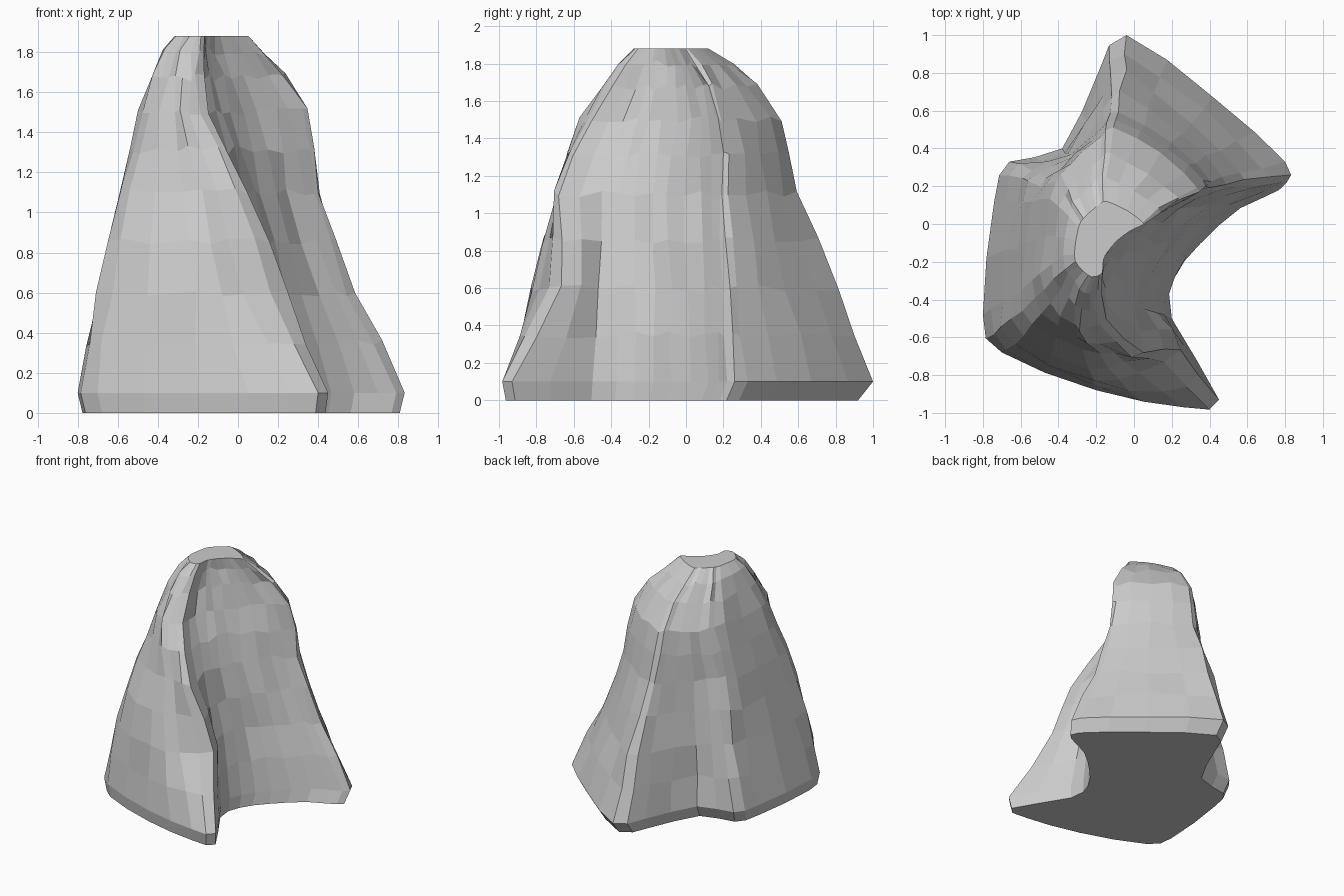
import bpy, bmesh, random
from mathutils import Vector

if "Cube" in bpy.data.objects:
    bpy.data.objects.remove(bpy.data.objects["Cube"])

random.seed(4)

# Horizontal cross-sections, each clockwise from the back fin:
# back fin, wing, alcove, front fin, front face, left side, back-left hollow
foot = [(-.04, 1.0), (.42, .67), (.80, .33), (.79, .22), (.58, .12), (.36, -.08),
        (.22, -.27), (.20, -.50), (.45, -.93), (.26, -.97), (-.20, -.88), (-.70, -.68),
        (-.80, -.48), (-.74, .12), (-.66, .33), (-.38, .40), (-.19, .80)]
low = [(-.05, .82), (.30, .54), (.57, .27), (.55, .20), (.40, .10), (.25, -.08),
       (.14, -.27), (.12, -.46), (.25, -.67), (.02, -.79), (-.22, -.84), (-.64, -.64),
       (-.70, -.42), (-.63, .12), (-.55, .29), (-.35, .37), (-.17, .68)]
waist = [(-.08, .59), (.20, .43), (.40, .23), (.38, .18), (.25, .07), (.12, -.10),
         (.04, -.27), (.00, -.45), (.06, -.67), (-.10, -.69), (-.28, -.67), (-.54, -.52),
         (-.60, -.34), (-.54, .12), (-.46, .25), (-.32, .35), (-.17, .53)]
shoulder = [(-.10, .50), (.15, .37), (.34, .20), (.32, .16), (.18, .08), (.03, -.05),
            (-.08, -.20), (-.14, -.33), (-.15, -.50), (-.24, -.56), (-.32, -.54), (-.44, -.41),
            (-.49, -.25), (-.44, .13), (-.38, .26), (-.29, .36), (-.17, .47)]


def shrink(ring, sx, sy, dx, dy, z):
    return [Vector((p[0] * sx + dx, p[1] * sy + dy, z)) for p in ring]


def mid(a, b, c, d):
    return (b + c) * .5625 - (a + d) * .0625


def around(ring):
    # add one curved midpoint between neighbouring profile points
    n, out = len(ring), []
    for i in range(n):
        out += [ring[i], mid(ring[i - 1], ring[i], ring[(i + 1) % n], ring[(i + 2) % n])]
    return out


crown = shrink(shoulder, .61, .57, -.085, -.035, 1.8)
keys = [shrink(foot, 1, 1, 0, 0, .1), shrink(low, 1, 1, 0, 0, .6),
        shrink(waist, 1, 1, 0, 0, 1.1), shrink(shoulder, 1, 1, 0, 0, 1.5), crown]
keys = [around(k) for k in keys]

# Stack of rings: undercut base, body with in-between levels, worn crown
rings = [shrink(keys[0], .97, .95, 0, -.03, 0)]
for i, k in enumerate(keys):
    rings.append(k)
    if i < len(keys) - 1:
        a, d = keys[max(i - 1, 0)], keys[min(i + 2, len(keys) - 1)]
        if i == 0:
            rings.append([(p + q) / 2 for p, q in zip(k, keys[1])])
        else:
            rings.append([mid(*q) for q in zip(a, k, keys[i + 1], d)])
rings.append(shrink(keys[-1], .72, .66, -.04, -.045, 1.88))

# Chipped surface
for r in rings[2:-1]:
    for p in r:
        p += Vector((random.uniform(-.012, .012), random.uniform(-.012, .012),
                     random.uniform(-.02, .02)))

bm = bmesh.new()
loops = [[bm.verts.new(p) for p in r] for r in rings]
n = len(loops[0])
for a, b in zip(loops, loops[1:]):
    for i in range(n):
        j = (i + 1) % n
        bm.faces.new((a[i], a[j], b[j], b[i]))
bm.faces.new(loops[0])
bm.faces.new(loops[-1])
bmesh.ops.triangulate(bm, faces=[f for f in bm.faces if len(f.verts) > 4])
bmesh.ops.recalc_face_normals(bm, faces=bm.faces)

mesh = bpy.data.meshes.new("rock")
bm.to_mesh(mesh)
bm.free()
bpy.context.collection.objects.link(bpy.data.objects.new("rock", mesh))
